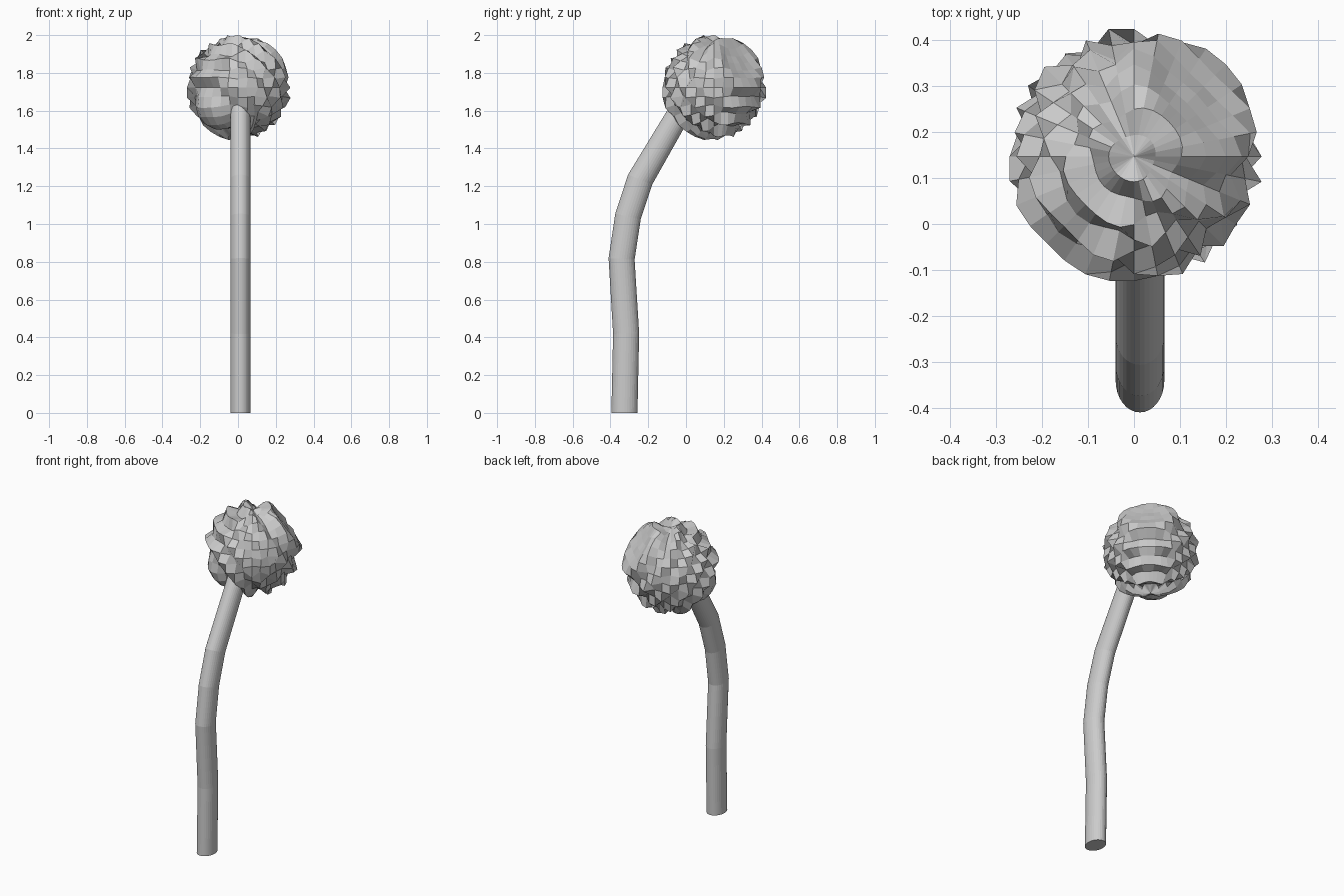
import bpy, bmesh
from math import sin, cos, pi

if "Cube" in bpy.data.objects:
    bpy.data.objects.remove(bpy.data.objects["Cube"])


def finish(bm, name):
    bmesh.ops.recalc_face_normals(bm, faces=bm.faces[:])
    me = bpy.data.meshes.new(name)
    bm.to_mesh(me)
    bm.free()
    ob = bpy.data.objects.new(name, me)
    bpy.context.collection.objects.link(ob)
    return ob


# Bent stalk: oval rings swept along a path in the y-z plane
# Each entry: y, z, half-depth, tilt of ring (radians, forward lean)
path = [(-0.326, 0.0, 0.069, 0.0),
        (-0.317, 0.42, 0.069, -0.02),
        (-0.341, 0.815, 0.069, 0.06),
        (-0.307, 1.04, 0.069, 0.22),
        (-0.243, 1.235, 0.069, 0.40),
        (-0.055, 1.555, 0.062, 0.53),
        (0.00, 1.65, 0.060, 0.53)]
SIDES = 32
bm = bmesh.new()
rings = []
for y, z, depth, tilt in path:
    ring = []
    for i in range(SIDES):
        a = 2 * pi * i / SIDES
        d = depth * sin(a)
        ring.append(bm.verts.new((0.013 + 0.053 * cos(a),
                                  y + d * cos(tilt), z - d * sin(tilt))))
    rings.append(ring)
for lo, hi in zip(rings, rings[1:]):
    for i in range(SIDES):
        j = (i + 1) % SIDES
        bm.faces.new((lo[i], lo[j], hi[j], hi[i]))
bm.faces.new(rings[0])
bm.faces.new(rings[-1])
finish(bm, "stalk")

# Rough head: faceted ball pushed in and out by a diagonal wave
bm = bmesh.new()
bmesh.ops.create_uvsphere(bm, u_segments=32, v_segments=16, radius=1.0)
for v in bm.verts:
    n = v.co.normalized()
    wave = sin(10 * (n.x + n.y + n.z))
    v.co = n * (0.257 + 0.026 * wave)
head = finish(bm, "rough_head")
zs = [v.co.z for v in head.data.vertices]
head.location = (0, 0.147, 2.0 - max(zs))
